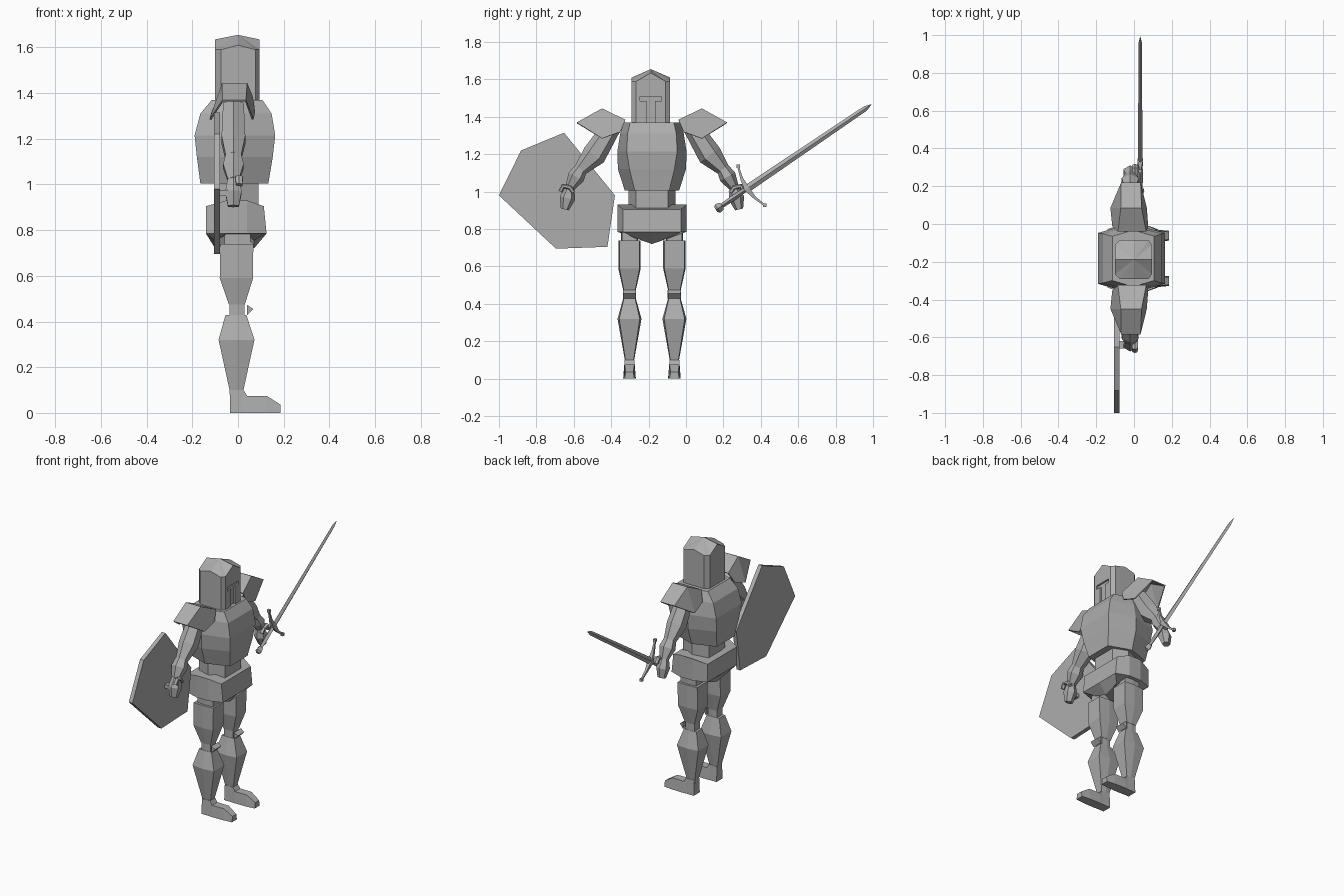
import bpy, bmesh, math
from mathutils import Vector

if "Cube" in bpy.data.objects:
    bpy.data.objects.remove(bpy.data.objects["Cube"])

C = -0.182  # centre line of the body in y
steel = bpy.data.materials.new("steel grey")
steel.diffuse_color = (0.42, 0.42, 0.42, 1)
steel.use_nodes = True
steel.node_tree.nodes["Principled BSDF"].inputs["Base Color"].default_value = steel.diffuse_color


def make(name, verts, faces):
    bm = bmesh.new()
    vs = [bm.verts.new(v) for v in verts]
    for f in faces:
        bm.faces.new([vs[i] for i in f])
    bmesh.ops.recalc_face_normals(bm, faces=bm.faces)
    me = bpy.data.meshes.new(name)
    bm.to_mesh(me)
    bm.free()
    me.materials.append(steel)
    ob = bpy.data.objects.new(name, me)
    bpy.context.collection.objects.link(ob)
    return ob


def loft(name, rings):
    """Skin equal-sized rings and cap both ends."""
    n = len(rings[0])
    verts = [v for r in rings for v in r]
    faces = [tuple(range(n)), tuple(range((len(rings) - 1) * n, len(rings) * n))]
    for k in range(len(rings) - 1):
        for i in range(n):
            j = (i + 1) % n
            faces.append((k * n + i, k * n + j, (k + 1) * n + j, (k + 1) * n + i))
    return make(name, verts, faces)


def hexa(z, xb, xf, yc, ys, oy=C):
    """Six-sided section: flat front and back, ridge on each side."""
    m = (xb + xf) / 2
    return [(xf, oy - yc, z), (xf, oy + yc, z), (m, oy + ys, z),
            (xb, oy + yc, z), (xb, oy - yc, z), (m, oy - ys, z)]


def box(name, x0, x1, y0, y1, z0, z1):
    return loft(name, [[(x0, y0, z), (x1, y0, z), (x1, y1, z), (x0, y1, z)] for z in (z0, z1)])


# Torso
loft("breastplate", [hexa(1.005, -.165, .133, .092, .145), hexa(1.12, -.18, .152, .12, .182),
                     hexa(1.215, -.19, .163, .135, .185), hexa(1.31, -.165, .147, .13, .17),
                     hexa(1.37, -.115, .107, .117, .15)])
loft("waist", [hexa(.86, -.10, .09, .085, .125), hexa(1.02, -.10, .09, .085, .125)])


# Hip guard with a pointed lower edge at front and back
def hip_ring(xb, xf, yc, ys, zc, zs, zm):
    return [(xf, C - yc, zc), (xf, C, zm), (xf, C + yc, zc), (.04, C + ys, zs), (-.05, C + ys, zs),
            (xb, C + yc, zc), (xb, C, zm), (xb, C - yc, zc), (-.05, C - ys, zs), (.04, C - ys, zs)]


loft("hip_guard", [hip_ring(-.10, .07, .10, .13, .755, .78, .72),
                   hip_ring(-.14, .125, .155, .185, .785, .785, .785),
                   hip_ring(-.14, .113, .155, .185, .905, .93, .905)])


# Helmet with chamfered corners and a ridged crown
def helm_ring(z_edge, z_mid, z_ridge, oy=-.188):
    pts = [(.077, -.103, z_edge), (.095, -.078, z_edge), (.095, 0, z_ridge - .02 * (z_ridge > z_edge)),
           (.095, .078, z_edge), (.077, .103, z_edge), (0, .103, z_mid), (-.075, .103, z_edge),
           (-.1, .078, z_edge), (-.1, 0, z_ridge - .02 * (z_ridge > z_edge)), (-.1, -.078, z_edge),
           (-.075, -.103, z_edge), (0, -.103, z_mid)]
    return [(x, oy + y, z) for x, y, z in pts]


lo, hi = helm_ring(1.36, 1.36, 1.36), helm_ring(1.59, 1.61, 1.655)
n = 12
faces = [tuple(range(n))] + [(i, (i + 1) % n, n + (i + 1) % n, n + i) for i in range(n)]
faces += [(24, n + i, n + (i + 1) % n) for i in range(n)]
helmet = make("helmet", lo + hi + [(0, -.188, 1.655)], faces)

# T-shaped visor opening
oy = -.188
T = [(-.058, 1.51), (.058, 1.51), (.058, 1.485), (.022, 1.485), (.022, 1.30),
     (-.022, 1.30), (-.022, 1.485), (-.058, 1.485)]
visor = loft("visor_cutter", [[(x, oy + y, z) for y, z in T] for x in (.083, .13)])
visor.hide_render = True
visor.hide_set(True)
cut = helmet.modifiers.new("visor", "BOOLEAN")
cut.object = visor
cut.solver = "EXACT"

for side, s in (("left", 1), ("right", -1)):
    L = C + s * .12  # leg centre

    # Legs
    loft(side + "_hip_joint", [hexa(z, -.06, .055, .04, .045, L) for z in (.70, .80)])
    loft(side + "_thigh", [hexa(.475, -.04, .03, .031, .034, L), hexa(.59, -.08, .066, .054, .06, L),
                           hexa(.74, -.077, .067, .054, .06, L)])
    loft(side + "_knee", [hexa(z, -.038, .028, .029, .032, L) for z in (.42, .48)])
    loft(side + "_knee_cap", [[(.04, L + y, .473), (.066, L + y * .9, .455), (.04, L + y, .428)]
                              for y in (-.036, .036)])
    loft(side + "_shin", [hexa(.08, -.037, .024, .022, .025, L), hexa(.10, -.037, .024, .022, .025, L),
                          hexa(.32, -.085, .072, .055, .064, L), hexa(.428, -.055, .037, .03, .034, L)])
    foot = [(-.036, .10, .026), (.024, .10, .026), (.04, .075, .028), (.125, .075, .026), (.185, .037, .02)]
    loft(side + "_foot", [[(x, L - w, z), (x, L - w - .006, 0), (x, L + w + .006, 0), (x, L + w, z)]
                          for x, z, w in foot])

    # Arm: y offset, z, half width across, half depth in x
    def arm(name, stations, xc=-.02):
        rings = []
        for i, (y, z, w, d) in enumerate(stations):
            a, b = stations[max(i - 1, 0)], stations[min(i + 1, len(stations) - 1)]
            t = Vector((b[0] - a[0], b[1] - a[1])).normalized()
            sec = [(d, .5), (d, -.5), (0, -1), (-d, -.5), (-d, .5), (0, 1)]
            rings.append([(xc + u, C + s * (y - t.y * w * v), z + t.x * w * v) for u, v in sec])
        loft(side + name, rings)

    arm("_upper_arm", [(.215, 1.345, .05, .045), (.31, 1.195, .065, .052), (.382, 1.118, .036, .034)])
    arm("_forearm", [(.378, 1.125, .034, .034), (.405, 1.08, .046, .045), (.44, 1.02, .026, .025)])
    arm("_hand", [(.436, 1.03, .022, .024), (.452, .965, .042, .036), (.466, .905, .022, .024)])
    arm("_thumb", [(.42, .995, .012, .014), (.438, 1.022, .013, .016), (.475, 1.03, .013, .016),
                   (.49, 1.0, .012, .014)], .005)

    # Shoulder guard: open tent with drooping flaps front and back
    P = [(-.085, .142, 1.385), (.065, .142, 1.385), (-.07, .267, 1.445), (.04, .267, 1.445),
         (-.068, .402, 1.37), (.035, .402, 1.37), (-.125, .267, 1.285), (.068, .267, 1.285),
         (-.115, .17, 1.32), (.075, .17, 1.32)]
    pad = make(side + "_shoulder_guard", [(x, C + s * y, z) for x, y, z in P],
               [(0, 1, 3, 2), (2, 3, 5, 4), (2, 4, 6), (3, 7, 5), (0, 2, 6, 8), (1, 9, 7, 3)])
    sol = pad.modifiers.new("thickness", "SOLIDIFY")
    sol.thickness = .008
    sol.offset = -1

# Shield slab behind the right arm
outline = [(-.652, 1.315), (-.882, 1.22), (-1.0, .98), (-.695, .695), (-.42, .705), (-.38, .98)]
loft("shield", [[(x, y, z) for y, z in outline] for x in (-.105, -.078)])
box("shield_grip", -.09, -.03, -.66, -.62, .95, .975)

# Sword: frame runs along the blade (u) and across it (v)
base = Vector((.033, .325, 1.015))
U = Vector((0, .828, .561)).normalized()
V = Vector((0, -U.z, U.y))
X = Vector((1, 0, 0))


def sword_part(name, stations):
    """Diamond sections: position along, half width, half thickness."""
    loft(name, [[base + U * u + V * w, base + U * u + X * d, base + U * u - V * w, base + U * u - X * d]
                for u, w, d in stations])


sword_part("sword_blade", [(0, .021, .012), (.765, .014, .009), (.805, .001, .001)])
sword_part("sword_grip", [(-.165, .012, .012), (-.09, .015, .015), (0, .012, .012)])
sword_part("sword_pommel", [(-.20, .014, .012), (-.188, .026, .022), (-.165, .022, .018), (-.158, .012, .012)])

# Cross guard curving toward the tip, with square knobs
guard = [(-.122, .028, .005), (-.06, .008, .008), (0, 0, .015), (.06, .008, .008), (.122, .028, .005)]
loft("sword_cross_guard", [[base + V * v + U * (u + a * r) + X * (b * r)
                            for a, b in ((1, 1), (-1, 1), (-1, -1), (1, -1))] for v, u, r in guard])
for k in (-1, 1):
    p = base + V * (.126 * k) + U * .03
    r = .009
    box("sword_guard_knob", p.x - r, p.x + r, p.y - r, p.y + r, p.z - r, p.z + r)
